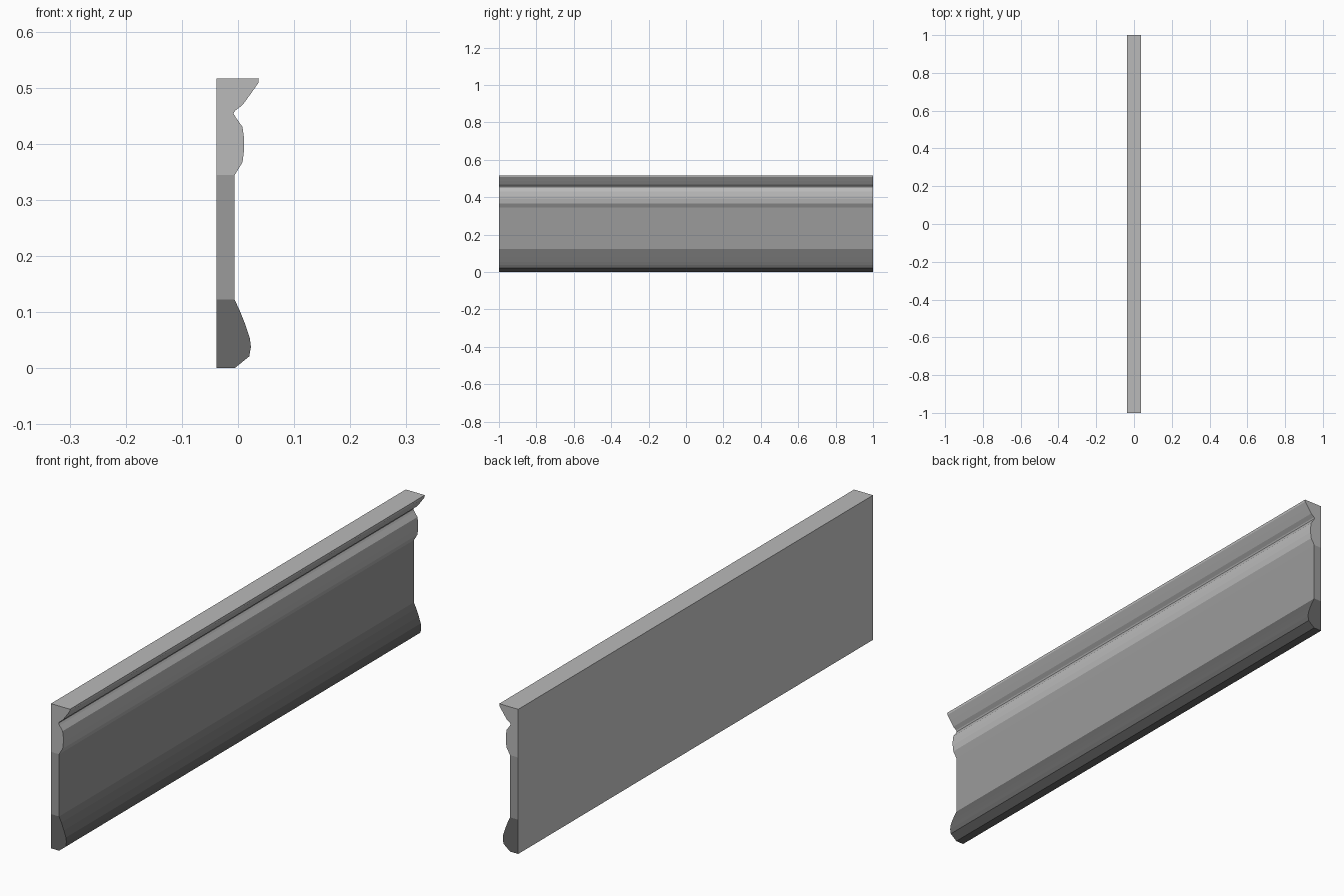
import bpy, bmesh

if "Cube" in bpy.data.objects:
    bpy.data.objects.remove(bpy.data.objects["Cube"])

BACK, HALF = -0.038, 1.0

# Front contour (x, z) of each section, bottom to top
base = [(-0.006, 0), (0.020, 0.021), (0.023, 0.038), (0.021, 0.054),
        (0.013, 0.078), (0.003, 0.103), (-0.006, 0.122)]
panel = [(-0.006, 0.122), (-0.006, 0.344)]
crown = [(-0.006, 0.344), (0.008, 0.367), (0.011, 0.390), (0.011, 0.408),
         (0.008, 0.430), (-0.004, 0.447), (-0.008, 0.454), (-0.005, 0.459),
         (0.008, 0.469), (0.022, 0.488), (0.036, 0.508), (0.037, 0.516)]

mesh = bpy.data.meshes.new("wall_moulding")
bm = bmesh.new()

# Slot 0 is the plain grey back, then one tone per section
for name, g in [("back_grey", 0.8), ("base_grey", 0.14),
                ("panel_grey", 0.33), ("crown_grey", 0.49)]:
    mat = bpy.data.materials.new(name)
    mat.diffuse_color = (g, g, g, 1)
    mat.use_nodes = True
    mat.node_tree.nodes["Principled BSDF"].inputs["Base Color"].default_value = mat.diffuse_color
    mesh.materials.append(mat)


def add_section(front, slot, bottom=False, top=False):
    """Extrude one moulding section along y; inner joints stay open."""
    outline = [(BACK, front[0][1])] + front + [(BACK, front[-1][1])]
    n = len(outline)
    a = [bm.verts.new((x, -HALF, z)) for x, z in outline]
    b = [bm.verts.new((x, HALF, z)) for x, z in outline]
    faces = [bm.faces.new(a), bm.faces.new(b[::-1])]
    for i in range(n):
        if (i == 0 and not bottom) or (i == n - 2 and not top):
            continue
        j = (i + 1) % n
        faces.append(bm.faces.new((a[j], a[i], b[i], b[j])))
    for f in faces:
        f.material_index = slot
    faces[-1].material_index = 0  # wall side


add_section(base, 1, bottom=True)
add_section(panel, 2)
add_section(crown, 3, top=True)

# Weld the three sections into one solid moulding, flat shaded
bmesh.ops.remove_doubles(bm, verts=bm.verts[:], dist=0.0002)
bmesh.ops.recalc_face_normals(bm, faces=bm.faces[:])
bm.to_mesh(mesh)
bm.free()
obj = bpy.data.objects.new("wall_moulding", mesh)
bpy.context.collection.objects.link(obj)
